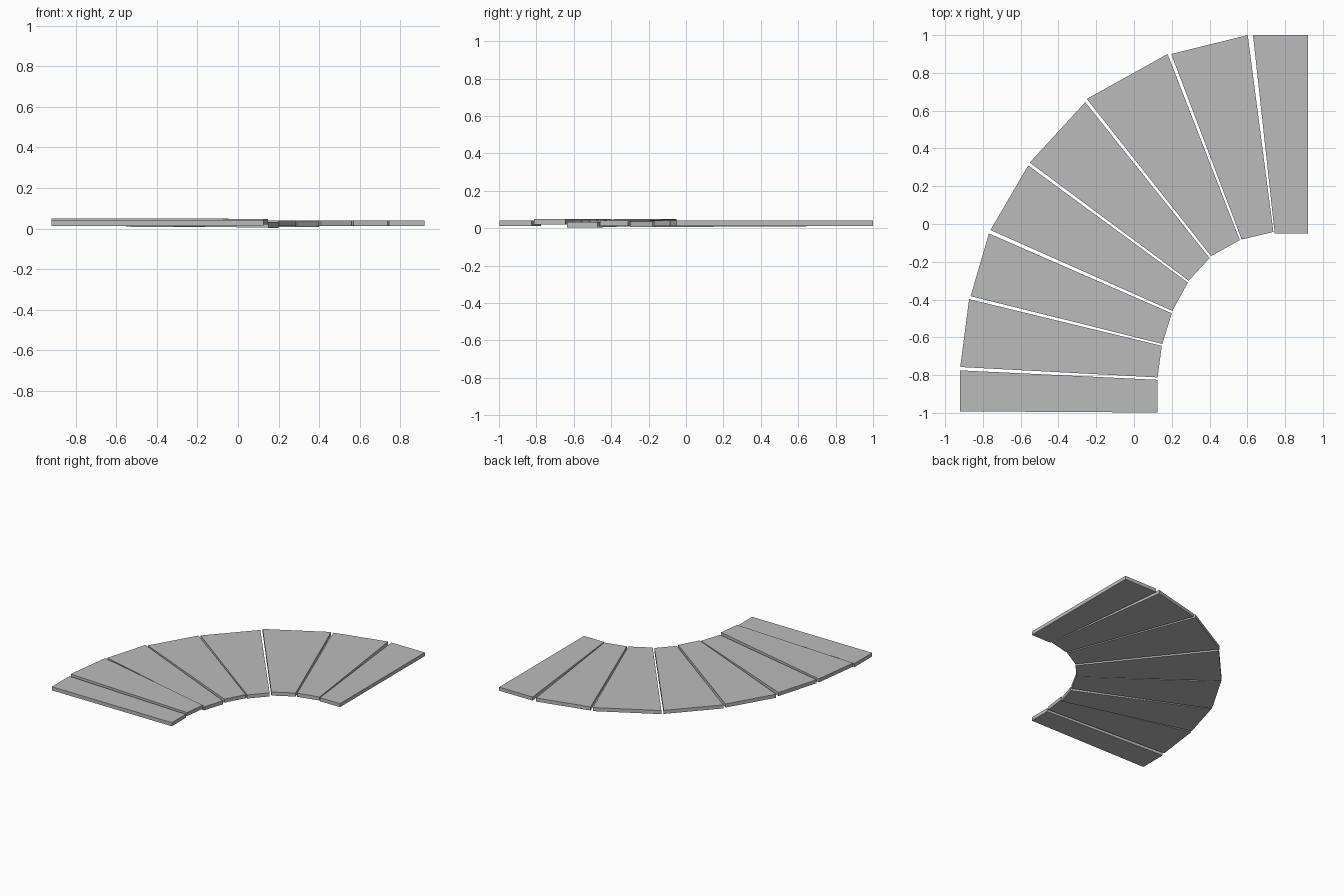
import bpy
import bmesh

cube = bpy.data.objects.get("Cube")
if cube:
    bpy.data.objects.remove(cube, do_unlink=True)

# Plain stone colour
stone = bpy.data.materials.new("grey_stone")
stone.use_nodes = True
GREY = (0.5, 0.5, 0.5, 1)
stone.diffuse_color = GREY
bsdf = stone.node_tree.nodes["Principled BSDF"]
bsdf.inputs["Base Color"].default_value = GREY
bsdf.inputs["Roughness"].default_value = 0.8

THICK = 0.028


def paving_slab(name, outline, inner_z, outer_z):
    """Wedge slab; outline runs inner, outer, outer, inner."""
    bm = bmesh.new()
    heights = (inner_z, outer_z, outer_z, inner_z)
    face = bm.faces.new([bm.verts.new((x, y, z)) for (x, y), z in zip(outline, heights)])
    top = bmesh.ops.extrude_face_region(bm, geom=[face])["geom"]
    bmesh.ops.translate(bm, vec=(0, 0, THICK),
                        verts=[v for v in top if isinstance(v, bmesh.types.BMVert)])
    bmesh.ops.recalc_face_normals(bm, faces=bm.faces)
    mesh = bpy.data.meshes.new(name)
    bm.to_mesh(mesh)
    bm.free()
    mesh.materials.append(stone)
    bpy.context.collection.objects.link(bpy.data.objects.new(name, mesh))


# Curved path, from the back right end round to the front left end
paving_slab("end_slab_back", [(.92, -.05), (.92, 1), (.63, 1), (.745, -.05)], .012, .012)
paving_slab("path_slab_1", [(.738, -.042), (.602, 1), (.197, .9), (.57, -.082)], .012, .012)
paving_slab("path_slab_2", [(.56, -.085), (.178, .9), (-.25, .662), (.408, -.17)], .012, .012)
paving_slab("path_slab_3", [(.4, -.18), (-.258, .645), (-.552, .325), (.29, -.3)], .007, .009)
paving_slab("path_slab_4", [(.285, -.31), (-.56, .31), (-.76, -.032), (.203, -.46)], .012, .012)
paving_slab("path_slab_5", [(.2, -.473), (-.768, -.05), (-.865, -.382), (.15, -.635)], .004, .02)
paving_slab("path_slab_6", [(.147, -.645), (-.873, -.398), (-.92, -.757), (.125, -.812)], .02, .022)
paving_slab("end_slab_front", [(.125, -.825), (-.92, -.775), (-.92, -.992), (.125, -.998)], .012, .012)
